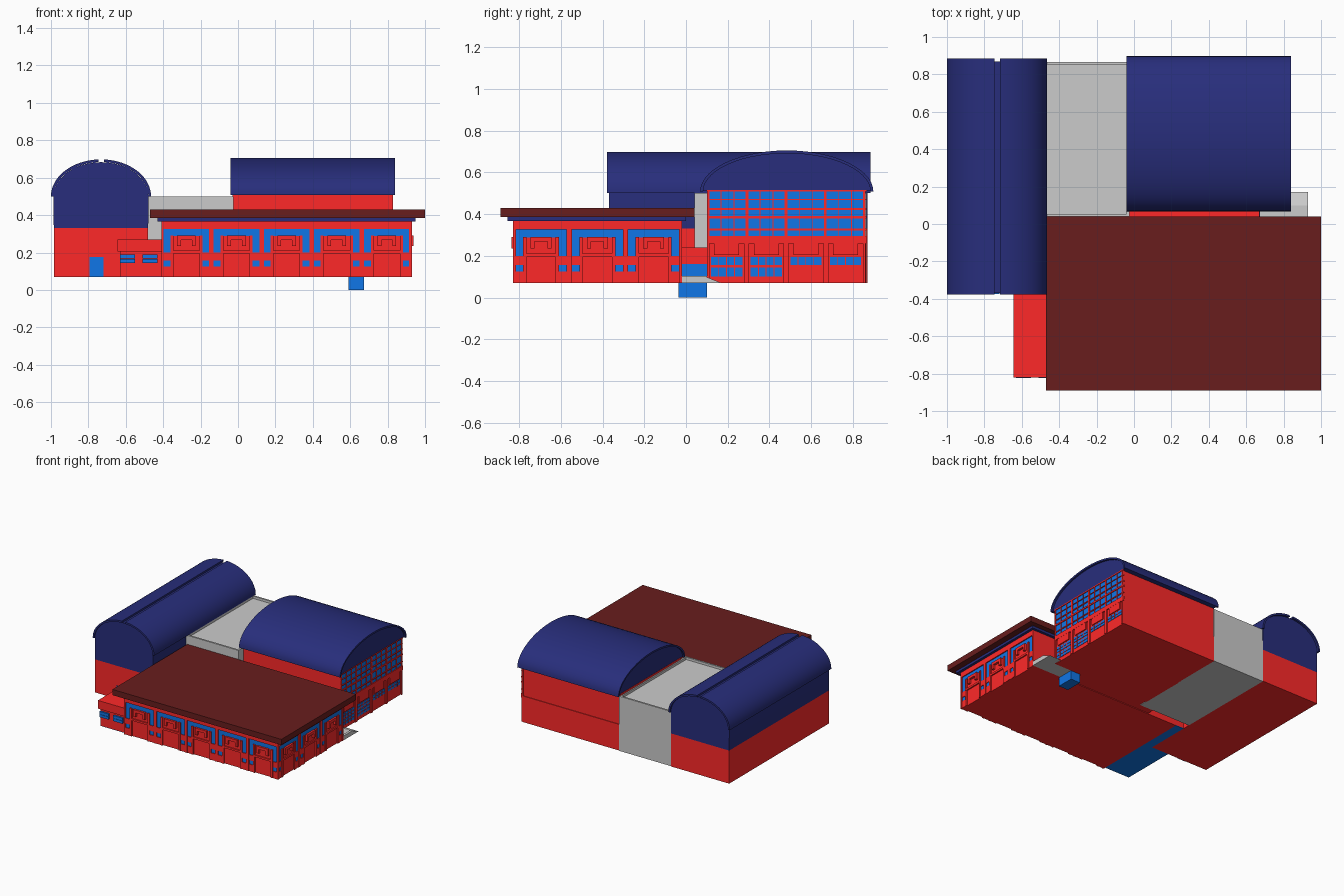
import bpy, bmesh, math
from mathutils import Vector

if "Cube" in bpy.data.objects:
    bpy.data.objects.remove(bpy.data.objects["Cube"])


def material(name, rgb):
    m = bpy.data.materials.new(name)
    m.diffuse_color = (*rgb, 1)
    m.use_nodes = True
    m.node_tree.nodes["Principled BSDF"].inputs["Base Color"].default_value = m.diffuse_color
    return m


RED = material("red_wall", (1.0, 0.022, 0.022))
NAVY = material("navy_metal", (0.021, 0.027, 0.20))
MAROON = material("maroon_roof", (0.14, 0.0125, 0.0125))
BLUE = material("blue_glass", (0.005, 0.18, 0.80))


def finish(name, bm, mat, smooth=False):
    bmesh.ops.recalc_face_normals(bm, faces=bm.faces[:])
    me = bpy.data.meshes.new(name)
    bm.to_mesh(me)
    bm.free()
    ob = bpy.data.objects.new(name, me)
    bpy.context.collection.objects.link(ob)
    if mat:
        me.materials.append(mat)
    if smooth:
        bpy.ops.object.select_all(action='DESELECT')
        ob.select_set(True)
        bpy.context.view_layer.objects.active = ob
        bpy.ops.object.shade_smooth_by_angle(angle=math.radians(30))
    return ob


def add_box(bm, b):
    x0, x1, y0, y1, z0, z1 = b
    vs = bmesh.ops.create_cube(bm, size=1)["verts"]
    for v in vs:
        v.co = Vector(((x0 + x1) / 2 + v.co.x * (x1 - x0),
                       (y0 + y1) / 2 + v.co.y * (y1 - y0),
                       (z0 + z1) / 2 + v.co.z * (z1 - z0)))


def boxes(name, items, mat=None):
    bm = bmesh.new()
    for b in items:
        add_box(bm, b)
    return finish(name, bm, mat)


def prism(name, pts, axis, s0, s1, mat=None, smooth=False):
    """Extrude a cross-section along the x or y axis."""
    bm = bmesh.new()
    vs = [bm.verts.new((s0, a, z) if axis == 'x' else (a, s0, z)) for a, z in pts]
    f = bm.faces.new(vs)
    new = bmesh.ops.extrude_face_region(bm, geom=[f])["geom"]
    d = Vector((s1 - s0, 0, 0) if axis == 'x' else (0, s1 - s0, 0))
    bmesh.ops.translate(bm, vec=d, verts=[g for g in new if isinstance(g, bmesh.types.BMVert)])
    return finish(name, bm, mat, smooth)


def arc(c, r, z0, h, a0=0, a1=180, n=28):
    return [(c + r * math.cos(math.radians(a0 + (a1 - a0) * i / n)),
             z0 + h * math.sin(math.radians(a0 + (a1 - a0) * i / n))) for i in range(n + 1)]


def shell(name, axis, c, r, z0, h, s0, s1, a0=0, a1=180, n=28, t=0.014):
    pts = arc(c, r, z0, h, a0, a1, n) + arc(c, r - t, z0, h - t, a0, a1, n)[::-1]
    return prism(name, pts, axis, s0, s1, NAVY, True)


def on_front(u0, u1, z0, z1, d, base=-0.82):
    return (u0, u1, base - d, base + 0.005, z0, z1)


def on_right(base):
    return lambda u0, u1, z0, z1, d: (base - 0.005, base + d, u0, u1, z0, z1)


# Front hall: walls, trim and flat roof
boxes("front_hall_walls", [(-0.41, 0.92, -0.82, -0.02, 0.07, 0.37)], RED)
boxes("front_hall_trim", [(-0.43, 0.95, -0.855, 0.0, 0.366, 0.387)], NAVY)
boxes("front_hall_roof", [(-0.47, 1.0, -0.89, 0.04, 0.385, 0.43)], MAROON)


# Repeating facade bays of the front hall
def facade(name, put, start, end, count):
    w = (end - start) / count
    red, glass = [put(start, end, 0.325, 0.366, 0.01)], []
    for i in range(count + 1):
        u = start + i * w
        red.append(put(max(start, u - 0.012), min(end, u + 0.012), 0.07, 0.325, 0.01))
    for i in range(count):
        c = start + (i + 0.5) * w
        glass.append(put(c - 0.122, c + 0.122, 0.288, 0.325, 0.002))
        for s in (-1, 1):
            def side(a, b, z0, z1, d):
                lo, hi = sorted((c + s * a, c + s * b))
                return put(lo, hi, z0, z1, d)
            glass += [side(0.086, 0.122, 0.2, 0.288, 0.002), side(0.086, 0.122, 0.125, 0.157, 0.002)]
            red += [side(0.086, 0.122, 0.157, 0.2, 0.007), side(0.086, 0.122, 0.07, 0.125, 0.007),
                    side(0.07, 0.086, 0.07, 0.29, 0.01),      # bay frame
                    side(0.03, 0.05, 0.235, 0.27, 0.017)]     # bracket sides
        red += [put(c - 0.07, c + 0.07, 0.195, 0.21, 0.01),
                put(c - 0.05, c + 0.05, 0.268, 0.29, 0.017)]
    boxes(name + "_relief", red, RED)
    boxes(name + "_windows", glass, BLUE)


facade("front_facade", on_front, -0.41, 0.93, 5)
facade("side_facade", on_right(0.92), -0.83, -0.02, 3)

# Low annex on the left of the front hall, reaching back between the halls
boxes("annex", [(-0.63, -0.40, -0.81, -0.36, 0.072, 0.21),
                (-0.645, -0.40, -0.82, -0.36, 0.205, 0.27),
                (-0.485, -0.40, -0.37, -0.02, 0.072, 0.27)], RED)
boxes("annex_floor", [(-0.63, -0.41, -0.81, -0.37, 0.07, 0.074),
                      (-0.48, -0.41, -0.37, -0.02, 0.07, 0.074)], BLUE)
boxes("annex_windows", [(x, x + 0.08, -0.824, -0.80, z, z + 0.021)
                        for x in (-0.63, -0.51) for z in (0.145, 0.168)], BLUE)

# Left hall with split barrel roof
LC, LR = -0.7325, 0.2675
boxes("left_hall_walls", [(-0.985, -0.48, -0.37, 0.87, 0.07, 0.33)], RED)
gable = [(-0.985, 0.33), (-0.48, 0.33)] + arc(LC, LR - 0.014, 0.5, 0.183)
prism("left_hall_upper", gable, 'y', -0.37, 0.87, NAVY, True)
shell("left_roof_inner", 'y', LC, LR, 0.5, 0.198, -0.378, 0.885, 0, 86.5, 16)
shell("left_roof_outer", 'y', LC, LR, 0.5, 0.198, -0.378, 0.885, 93, 180, 16)
boxes("left_hall_door", [(-0.795, -0.72, -0.374, -0.36, 0.07, 0.175)], BLUE)

# Grey connector with sunken roof behind a parapet
bm = bmesh.new()
add_box(bm, (-0.48, -0.025, 0.04, 0.866, 0.07, 0.5))
bm.normal_update()
top = max(bm.faces, key=lambda f: f.calc_center_median().z)
for t in (0.02, 0.0005):
    bmesh.ops.inset_individual(bm, faces=[top], thickness=t)
bmesh.ops.translate(bm, vec=(0, 0, -0.018), verts=top.verts[:])
finish("connector", bm, None)

# Rear right hall with barrel roof
RC, RR = 0.483, 0.415
boxes("rear_hall_walls", [(-0.03, 0.82, 0.10, 0.862, 0.07, 0.275),
                          (-0.03, 0.82, 0.105, 0.857, 0.27, 0.515)], RED)
prism("rear_hall_gable", arc(RC, RR - 0.014, 0.51, 0.181), 'x', -0.028, 0.826, NAVY, True)
shell("rear_roof", 'x', RC, RR, 0.508, 0.197, -0.04, 0.84)

# Rear hall glazing and grid on the right side
put = on_right(0.82)
glass = [put(0.105, 0.855, 0.295, 0.512, 0.003)]
grid = [put(0.10, 0.865, z, z + h, 0.009) for z, h in
        ((0.26, 0.035), (0.322, 0.008), (0.378, 0.012), (0.42, 0.008), (0.468, 0.005), (0.508, 0.008))]
for i in range(13):
    u, w = 0.105 + i * 0.75 / 12, 0.007 if i % 3 == 0 else 0.002
    grid.append(put(max(0.10, u - w), min(0.86, u + w), 0.29, 0.512, 0.008))
for i in range(4):
    a = 0.10 + i * 0.19
    grid += [put(a, a + 0.012, 0.07, 0.265, 0.009), put(a + 0.178, a + 0.19, 0.07, 0.265, 0.009),
             put(a + 0.035, a + 0.155, 0.205, 0.26, 0.008)]
    spans = ((0.155, 0.195), (0.1, 0.145)) if i < 2 else ((0.155, 0.195),)
    for z0, z1 in spans:
        glass.append(put(a + 0.02, a + 0.17, z0, z1, 0.003))
        grid += [put(a + k, a + k + 0.004, z0, z1, 0.006) for k in (0.055, 0.092, 0.13)]
        grid.append(put(a + 0.02, a + 0.17, (z0 + z1) / 2 - 0.001, (z0 + z1) / 2 + 0.001, 0.006))
boxes("rear_hall_windows", glass, BLUE)
boxes("rear_hall_grid", grid, RED)

# Entrance link, doors, landing and ramp between the halls
boxes("entrance_link", [(-0.15, 0.67, -0.03, 0.105, 0.075, 0.24)], RED)
boxes("entrance_doors", [(0.59, 0.674, -0.035, 0.10, 0.0, 0.16)], BLUE)
boxes("entrance_landing", [(0.67, 0.93, -0.02, 0.10, 0.07, 0.098)])
prism("entrance_ramp", [(0.10, 0.07), (0.17, 0.07), (0.10, 0.098)], 'x', 0.825, 0.93)
boxes("ramp_kerb", [(0.912, 0.93, -0.02, 0.10, 0.09, 0.104)])
